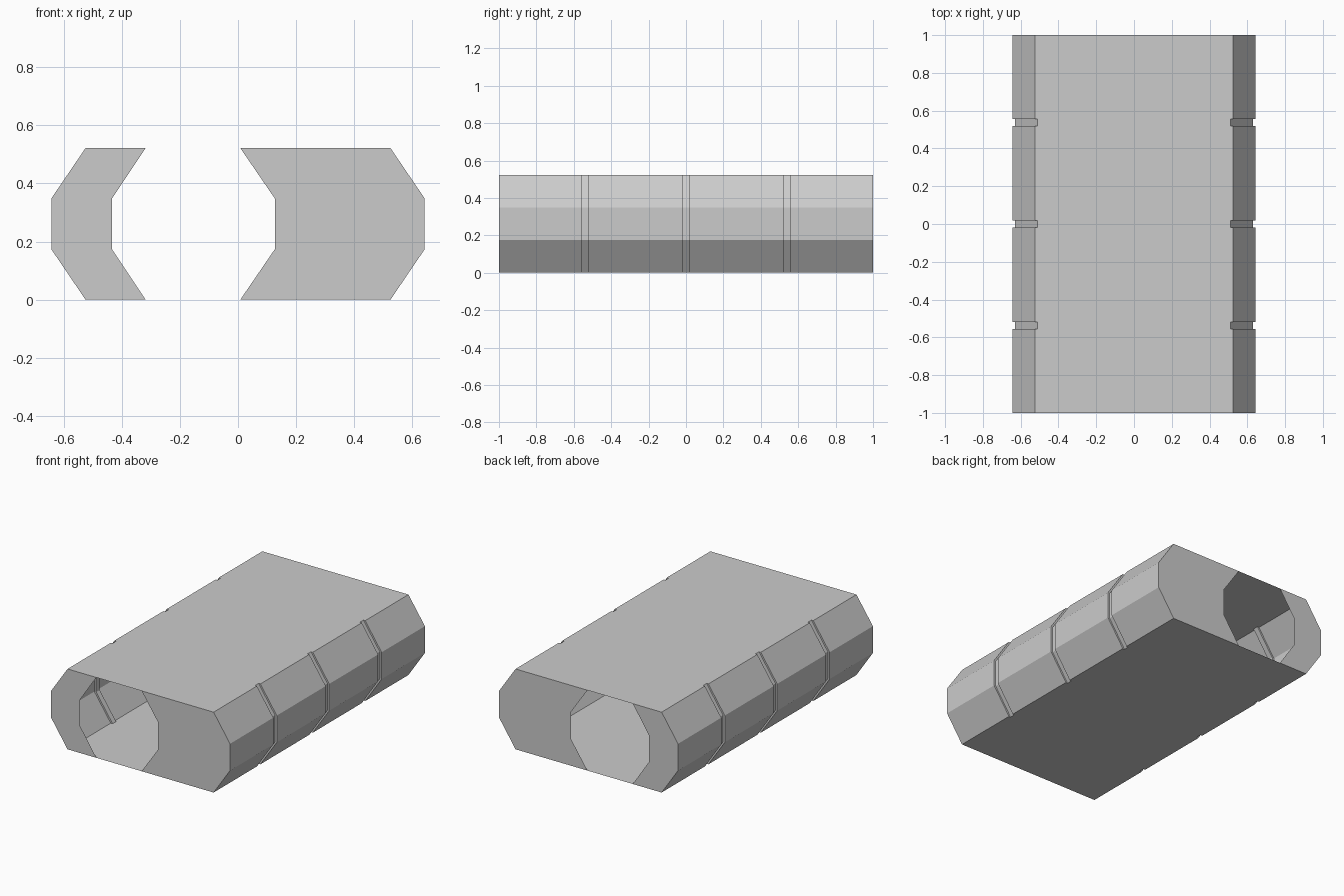
import bpy, bmesh

if "Cube" in bpy.data.objects:
    bpy.data.objects.remove(bpy.data.objects["Cube"])

H, HALF = 0.522, 1.0
Z1, Z2 = 0.174, 0.348
OUT, IN = 0.643, 0.525      # half widths at mid height and at floor/roof
DEPTH = 0.013               # groove depth
GROOVES = [-0.538, 0.0, 0.538]
GW = 0.018                  # half groove width


def make_object(name, polys):
    bm = bmesh.new()
    for pts in polys:
        bm.faces.new([bm.verts.new(p) for p in pts])
    bmesh.ops.remove_doubles(bm, verts=bm.verts, dist=1e-5)
    bmesh.ops.recalc_face_normals(bm, faces=bm.faces)
    me = bpy.data.meshes.new(name)
    bm.to_mesh(me)
    bm.free()
    ob = bpy.data.objects.new(name, me)
    bpy.context.collection.objects.link(ob)
    return ob


def section(y, d):
    """Octagonal section, with both sides pulled in by d."""
    right = [(IN - d, y, 0), (OUT - d, y, Z1), (OUT - d, y, Z2), (IN - d, y, H)]
    return right + [(-x, yy, z) for x, yy, z in reversed(right)]


# Stations along the length: full section, stepping in at each groove
stations = [(-HALF, 0)]
for g in GROOVES:
    stations += [(g - GW, 0), (g - GW, DEPTH), (g + GW, DEPTH), (g + GW, 0)]
stations.append((HALF, 0))

polys = []
for (ya, da), (yb, db) in zip(stations, stations[1:]):
    a, b = section(ya, da), section(yb, db)
    for i in range(8):
        j = (i + 1) % 8
        # the flat roof and floor have no step wall
        if ya == yb and i in (3, 7):
            continue
        polys.append([a[i], a[j], b[j], b[i]])

# Thin end caps either side of the octagonal opening
left = [(-IN, H), (-OUT, Z2), (-OUT, Z1), (-IN, 0),
        (-0.318, 0), (-0.434, Z1), (-0.434, Z2), (-0.318, H)]
right = [(IN, H), (OUT, Z2), (OUT, Z1), (IN, 0),
         (0.008, 0), (0.127, Z1), (0.127, Z2), (0.008, H)]
for y in (-HALF, HALF):
    for cap in (left, right):
        polys.append([(x, y, z) for x, z in cap])

make_object("corridor_shell", polys)
